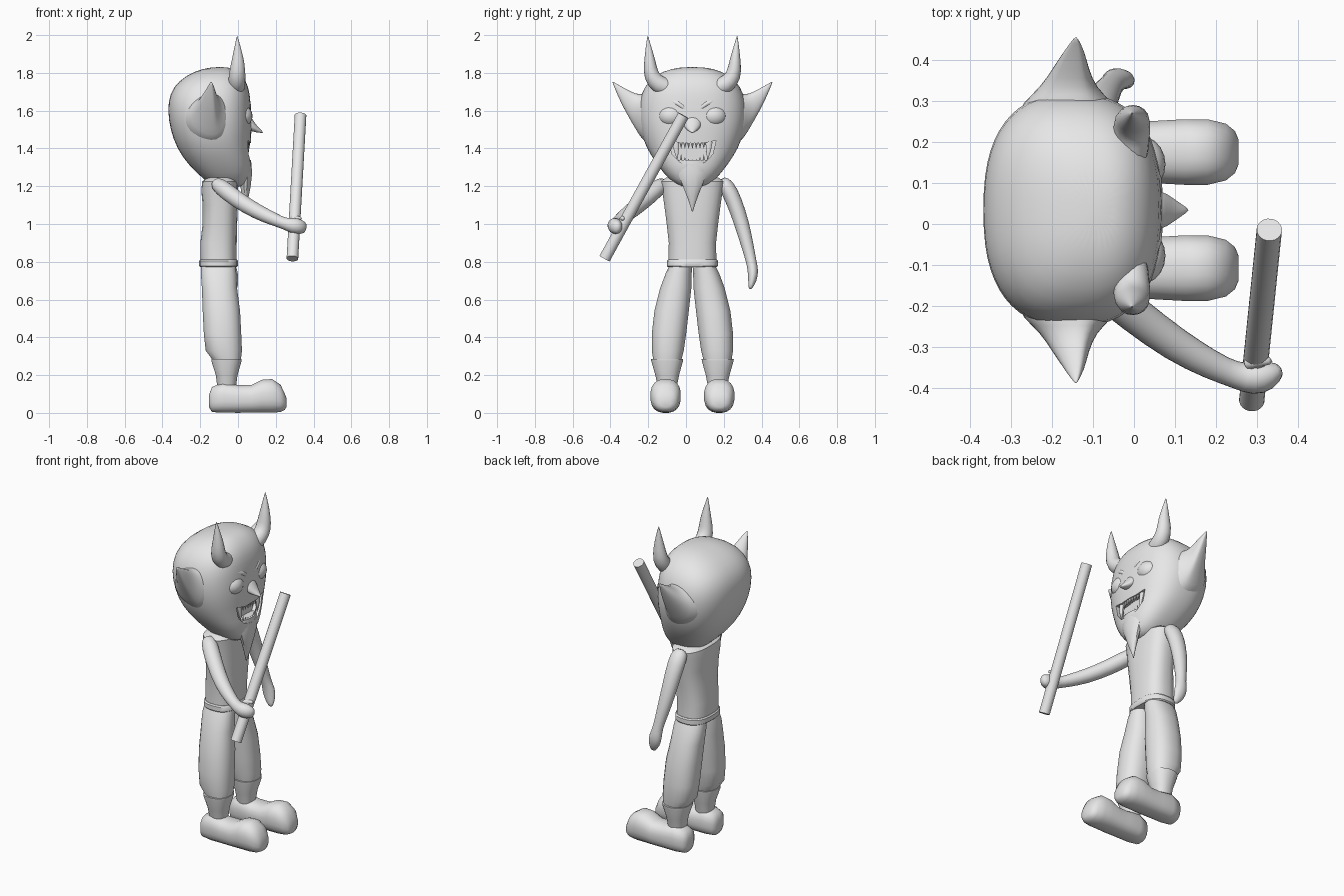
import bpy, bmesh, math
from mathutils import Vector

CY = 0.034  # the figure faces +x; its own centre plane is y = CY
grey = bpy.data.materials.new("plain grey")
grey.diffuse_color = (0.8, 0.8, 0.8, 1)
X, Y, Z = Vector((1, 0, 0)), Vector((0, 1, 0)), Vector((0, 0, 1))


def finish(ob, angle=40):
    bpy.ops.object.select_all(action='DESELECT')
    ob.select_set(True)
    bpy.context.view_layer.objects.active = ob
    for m in list(ob.modifiers):
        bpy.ops.object.modifier_apply(modifier=m.name)
    bpy.ops.object.shade_smooth_by_angle(angle=math.radians(angle))
    return ob


def loft(name, rings, sub=0, angle=40):
    """Skin a list of rings and cap both ends."""
    bm = bmesh.new()
    vs = [[bm.verts.new(p) for p in r] for r in rings]
    n = len(vs[0])
    for a, b in zip(vs, vs[1:]):
        for i in range(n):
            bm.faces.new((a[i], a[(i + 1) % n], b[(i + 1) % n], b[i]))
    bm.faces.new(vs[0])
    bm.faces.new(vs[-1])
    bmesh.ops.recalc_face_normals(bm, faces=bm.faces[:])
    me = bpy.data.meshes.new(name)
    bm.to_mesh(me)
    bm.free()
    me.materials.append(grey)
    ob = bpy.data.objects.new(name, me)
    bpy.context.collection.objects.link(ob)
    if sub:
        ob.modifiers.new("smooth", 'SUBSURF').levels = sub
    return finish(ob, angle)


def ring(c, u, v, a, b, e=2.0, n=20):
    out = []
    for i in range(n):
        t = 2 * math.pi * (i + 0.5) / n
        co, si = math.cos(t), math.sin(t)
        out.append(Vector(c) + u * a * math.copysign(abs(co) ** (2 / e), co)
                   + v * b * math.copysign(abs(si) ** (2 / e), si))
    return out


def stack(name, secs, s=1, e=2.3, sub=0, n=20):
    """Horizontal sections: z, x0, x1, d0, d1 (d = distance from centre plane)."""
    return loft(name, [ring(((x0 + x1) / 2, CY + s * (d0 + d1) / 2, z), X, Y,
                            (x1 - x0) / 2, (d1 - d0) / 2, e, n)
                       for z, x0, x1, d0, d1 in secs], sub)


def tube(name, pts, s=1, ref=Z, sub=0, n=12):
    """Path points: x, d, z, radius across, radius along ref."""
    P = [Vector((p[0], CY + s * p[1], p[2])) for p in pts]
    rings = []
    for i, p in enumerate(P):
        t = (P[min(i + 1, len(P) - 1)] - P[max(i - 1, 0)]).normalized()
        u = t.cross(ref).normalized()
        rings.append(ring(p, u, u.cross(t), pts[i][3], pts[i][4], 2, n))
    return loft(name, rings, sub)


# Head
head = stack("head", [(z, a, b, -w, w) for z, a, b, w in (
    (1.19, -.12, .03, .06), (1.235, -.18, .06, .125), (1.31, -.262, .078, .185),
    (1.40, -.325, .065, .245), (1.50, -.36, .075, .28), (1.60, -.374, .07, .292),
    (1.69, -.364, .065, .275), (1.76, -.315, .045, .232), (1.81, -.23, 0, .16),
    (1.832, -.14, -.05, .06))], e=2.5, sub=1, n=28)

# Mouth recess, cut from the head
half = ((0, 1.43), (.06, 1.428), (.125, 1.442), (.108, 1.37), (.065, 1.325), (0, 1.312))
outline = list(half) + [(-d, z) for d, z in half[-2:0:-1]]
cutter = loft("mouth_cutter", [[Vector((x - 1.6 * d * d, CY + d, z)) for d, z in outline]
                               for x in (.025, .2)])
cut = head.modifiers.new("mouth", 'BOOLEAN')
cut.object = cutter
cut.operation = 'DIFFERENCE'
finish(head, 40)
bpy.data.objects.remove(cutter)

# Teeth: upper and lower rows
for i in range(7):
    d = (i - 3) * .02
    x = .055 - 1.6 * d * d
    tube("upper_tooth", [(x, d, 1.44, .012, .011), (x + .004, d, 1.40, .001, .001)], ref=X, n=6)
    tube("lower_tooth", [(x, d, 1.312, .012, .011),
                         (x + .004, d, 1.342 + 7 * d * d, .001, .001)], ref=X, n=6)

# Nose and beard
tube("nose", [(.015, 0, 1.58, .05, .04), (.06, 0, 1.525, .055, .032),
              (.095, 0, 1.5, .03, .018), (.135, 0, 1.483, .002, .002)], sub=1)
stack("beard", [(1.34, 0, .07, -.08, .08), (1.27, .01, .076, -.08, .08),
                (1.20, .012, .068, -.052, .052), (1.13, .022, .054, -.024, .024),
                (1.065, .03, .034, -.002, .002)], n=12, e=2)

for s, side in ((-1, "right"), (1, "left")):
    # Fangs
    tube(side + "_fang", [(.04, .088, 1.435, .02, .015), (.047, .085, 1.39, .014, .012),
                          (.05, .08, 1.338, .001, .001)], s, X, n=8)
    # Eyes
    bpy.ops.mesh.primitive_uv_sphere_add(segments=20, ring_count=12,
                                         location=(.015, CY + s * .112, 1.572))
    eye = bpy.context.object
    eye.name = side + "_eye"
    eye.scale = (.062, .07, .06)
    eye.data.materials.append(grey)
    finish(eye)
    # Brows
    tube(side + "_brow", [(.055, .03, 1.60, .014, .012), (.052, .07, 1.64, .022, .018),
                          (.025, .13, 1.662, .022, .018), (-.02, .19, 1.65, .008, .008)], s, sub=1)
    # Horns
    tube(side + "_horn", [(-.02, .08, 1.70, .03, .035), (-.01, .125, 1.72, .05, .048),
                          (-.006, .18, 1.735, .056, .05), (-.005, .222, 1.785, .046, .05),
                          (0, .225, 1.86, .034, .038), (-.002, .232, 1.93, .018, .02),
                          (-.005, .237, 2.0, .001, .001)], s, X, sub=1, n=8)
    # Ears: broad behind, hollow on the front side
    rings = []
    for d, x, z, a, b, back, front in (
            (.22, -.13, 1.555, .13, .14, 1.35, .9), (.265, -.13, 1.565, .11, .125, 1.3, .7),
            (.30, -.13, 1.595, .085, .095, 1.2, .45), (.345, -.13, 1.645, .065, .068, 1.1, .3),
            (.39, -.135, 1.70, .036, .036, 1, .4), (.425, -.142, 1.755, .002, .002, 1, 1)):
        r = ring((x, CY + s * d, z), X, Z, a, b, 2, 16)
        for p in r:
            p.x = x + (p.x - x) * (front if p.x > x else back)
        rings.append(r)
    loft(side + "_ear", rings, 1)
    # Trouser legs
    stack(side + "_trouser_leg", [
        (.78, -.195, -.012, .0, .122), (.74, -.198, -.008, .003, .142),
        (.66, -.192, -.004, .005, .172), (.54, -.188, .012, .018, .202),
        (.42, -.182, .018, .032, .216), (.33, -.172, .022, .045, .216),
        (.28, -.135, .016, .058, .208)], s)
    # Ankle cuffs
    stack(side + "_cuff", [(.285, -.142, .02, .048, .22), (.275, -.142, .02, .049, .219),
                           (.20, -.118, -.002, .07, .197), (.12, -.108, -.012, .085, .18)], s)
    # Shoes, lofted from heel to toe
    loft(side + "_shoe", [ring((x, CY + s * .142, (z0 + z1) / 2), Y, Z, w, (z1 - z0) / 2, e, 20)
                          for x, z0, z1, w, e in (
        (-.153, .03, .095, .035, 2.4), (-.138, .004, .138, .06, 2.6), (-.08, 0, .16, .074, 2.6),
        (0, 0, .148, .074, 2.5), (.07, 0, .148, .078, 2.4), (.125, 0, .176, .081, 2.4),
        (.18, 0, .18, .081, 2.4), (.225, .004, .15, .07, 2.4), (.247, .015, .105, .052, 2.4),
        (.256, .03, .08, .03, 2.2))], angle=60)

# Torso and belt
stack("torso", [(.79, -.198, -.008, -.128, .128), (.90, -.2, -.006, -.126, .126),
                (1.0, -.188, -.004, -.137, .137), (1.1, -.188, 0, -.15, .15),
                (1.18, -.195, 0, -.162, .162), (1.225, -.19, 0, -.17, .17),
                (1.245, -.165, -.02, -.14, .14)], e=2.6, n=24)
stack("neck", [(1.2, -.15, -.01, -.08, .08), (1.3, -.15, 0, -.08, .08)])
stack("belt", [(.772, -.2, -.005, -.13, .13), (.778, -.206, 0, -.136, .136),
               (.805, -.206, 0, -.136, .136), (.812, -.2, -.005, -.13, .13)], e=2.6, n=24)

# Left arm hangs down
tube("left_arm", [(-.1, .145, 1.235, .03, .035), (-.1, .18, 1.205, .046, .055),
                  (-.095, .222, 1.12, .044, .05), (-.085, .262, 1.0, .041, .045),
                  (-.065, .293, .88, .034, .036), (-.05, .312, .80, .028, .028),
                  (-.042, .322, .75, .03, .042), (-.03, .318, .70, .024, .036),
                  (-.012, .304, .652, .008, .012)], 1, X, sub=1)

# Right arm reaches forward and grips the stick
tube("right_arm", [(-.125, -.145, 1.225, .035, .03), (-.09, -.18, 1.195, .05, .048),
                   (0, -.255, 1.125, .047, .045), (.1, -.33, 1.065, .044, .042),
                   (.19, -.38, 1.025, .037, .036), (.25, -.405, 1.0, .032, .03),
                   (.29, -.413, .992, .044, .045), (.33, -.405, .985, .04, .042),
                   (.362, -.388, .975, .014, .026)], 1, Z, sub=1)
tube("right_thumb", [(.27, -.38, 1.01, .018, .018), (.30, -.365, 1.03, .018, .018),
                     (.34, -.37, 1.03, .01, .01)], 1, Z, sub=1)
tube("stick", [(.288, -.465, .817, .031, .031), (.331, -.048, 1.575, .031, .031)], 1, X, n=20)
